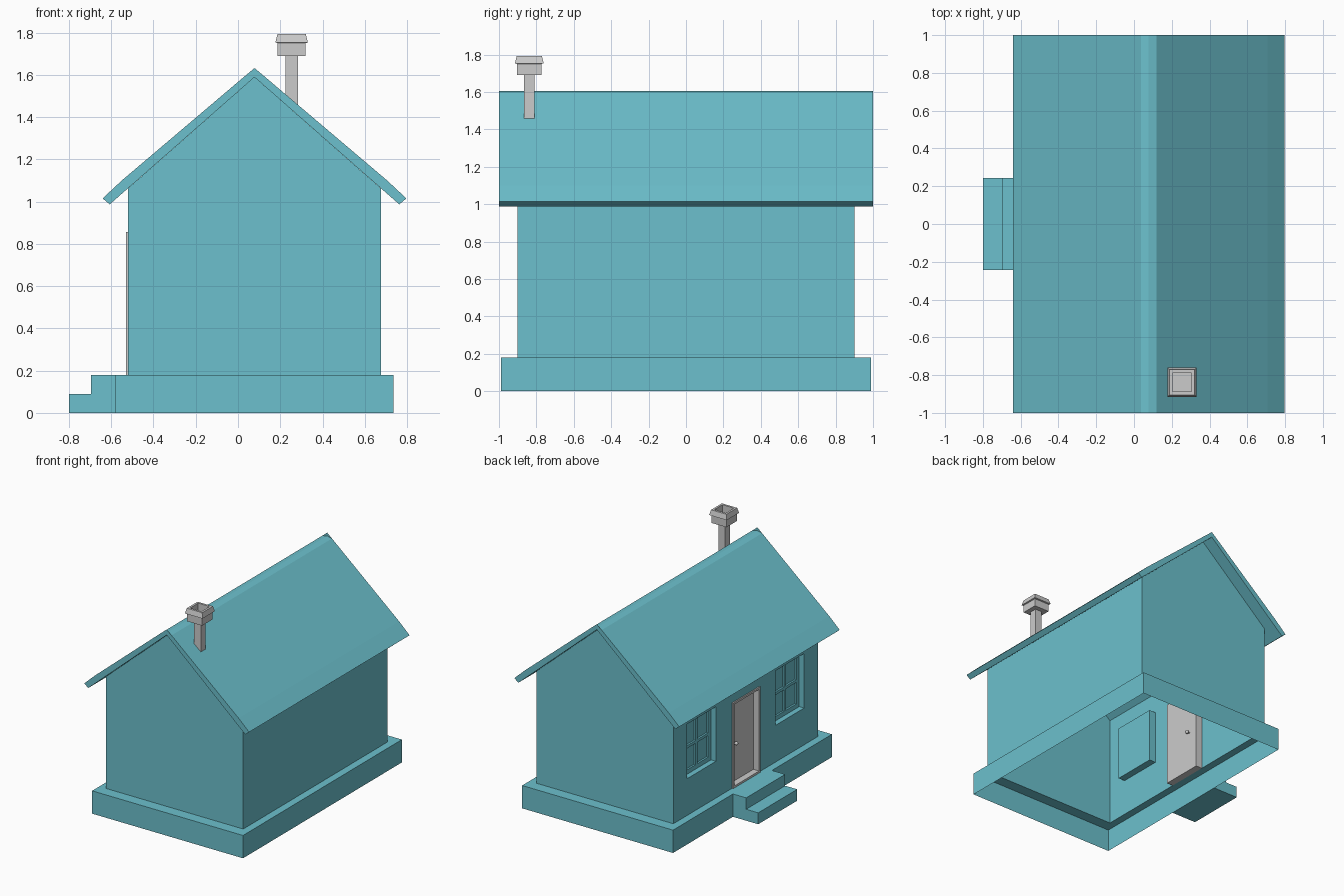
import bpy, bmesh, math
from mathutils import Vector

if "Cube" in bpy.data.objects:
    bpy.data.objects.remove(bpy.data.objects["Cube"])

teal = bpy.data.materials.new("teal")
teal.diffuse_color = (0.15, 0.53, 0.61, 1)
teal.use_nodes = True
teal.node_tree.nodes["Principled BSDF"].inputs["Base Color"].default_value = teal.diffuse_color

CX = 0.078                       # middle of the house in x
WX0, WX1, WY = -0.52, 0.676, 0.9  # wall planes
PLINTH = 0.18


def make(name, polys, mat=None):
    """Object from a list of polygons, welded together."""
    bm = bmesh.new()
    for p in polys:
        bm.faces.new([bm.verts.new(v) for v in p])
    bmesh.ops.remove_doubles(bm, verts=bm.verts, dist=1e-5)
    bmesh.ops.recalc_face_normals(bm, faces=bm.faces)
    me = bpy.data.meshes.new(name)
    bm.to_mesh(me)
    bm.free()
    ob = bpy.data.objects.new(name, me)
    bpy.context.collection.objects.link(ob)
    if mat:
        me.materials.append(mat)
    return ob


def strip(a, b):
    """Quads joining two closed loops."""
    n = len(a)
    return [(a[i], a[(i + 1) % n], b[(i + 1) % n], b[i]) for i in range(n)]


def rect(x0, x1, y0, y1, z):
    return [(x0, y0, z), (x1, y0, z), (x1, y1, z), (x0, y1, z)]


def side_rect(x, y0, y1, z0, z1):
    return [(x, y0, z0), (x, y1, z0), (x, y1, z1), (x, y0, z1)]


def box(x0, x1, y0, y1, z0, z1):
    a, b = rect(x0, x1, y0, y1, z0), rect(x0, x1, y0, y1, z1)
    return strip(a, b) + [a, b]


# Openings in the entrance wall (y0, y1, z0, z1)
door = (-0.17, 0.17, PLINTH, 0.855)
windows = [(-0.73, -0.37, 0.47, 0.9), (0.37, 0.73, 0.47, 0.9)]

# Plinth: open skirt with a ledge in to the walls
outer0 = rect(-0.58, 0.737, -0.99, 0.99, 0)
outer1 = rect(-0.58, 0.737, -0.99, 0.99, PLINTH)
make("plinth", strip(outer0, outer1) + strip(outer1, rect(WX0, WX1, -WY, WY, PLINTH)), teal)

# Walls: single sheets, entrance side pierced by the openings
EAVE, PEAK = 1.063, 1.589
polys = [side_rect(WX1, -WY, WY, PLINTH, EAVE)]
for y in (-WY, WY):
    polys.append([(WX0, y, PLINTH), (WX1, y, PLINTH), (WX1, y, EAVE), (CX, y, PEAK), (WX0, y, EAVE)])
ys = sorted({-WY, WY, *[v for o in windows + [door] for v in o[:2]]})
zs = sorted({EAVE, *[v for o in windows + [door] for v in o[2:]]})
for y0, y1 in zip(ys, ys[1:]):
    for z0, z1 in zip(zs, zs[1:]):
        ym, zm = (y0 + y1) / 2, (z0 + z1) / 2
        if not any(o[0] < ym < o[1] and o[2] < zm < o[3] for o in windows + [door]):
            polys.append(side_rect(WX0, y0, y1, z0, z1))
make("walls", polys, teal)

# Windows: recess, pane, frame border and cross bars
PX = -0.463
for i, (y0, y1, z0, z1) in enumerate(windows):
    polys = strip(side_rect(WX0, y0, y1, z0, z1), side_rect(PX, y0, y1, z0, z1))
    polys.append(side_rect(PX, y0, y1, z0, z1))
    make(f"window_recess_{i + 1}", polys, teal)
    ym, zm, f, b = (y0 + y1) / 2, (z0 + z1) / 2, 0.035, 0.011
    bars = [(y0, y0 + f, z0, z1), (y1 - f, y1, z0, z1),
            (y0 + f, y1 - f, z0, z0 + f), (y0 + f, y1 - f, z1 - f, z1),
            (ym - b, ym + b, z0 + f, z1 - f),
            (y0 + f, ym - b, zm - b, zm + b), (ym + b, y1 - f, zm - b, zm + b)]
    for k, bar in enumerate(bars):
        make(f"window_bar_{i + 1}_{k + 1}", box(PX - 0.014, PX, *bar), teal)

# Door: frame standing slightly proud, recessed leaf
y0, y1, z0, z1 = door
t = 0.016
o0, o1 = side_rect(-0.53, *door), side_rect(-0.465, *door)
inner = (y0 + t, y1 - t, z0 + t, z1 - t)
i0, i1 = side_rect(-0.53, *inner), side_rect(-0.465, *inner)
make("door_frame", strip(o0, o1) + strip(o1, i1) + strip(i1, i0) + strip(i0, o0))
make("door_leaf", box(-0.48, -0.465, *inner))

# Door handle: a spindle with a knob on each side
bpy.ops.mesh.primitive_cylinder_add(vertices=12, radius=0.006, depth=0.06,
                                    location=(-0.4725, 0.09, 0.5), rotation=(0, math.pi / 2, 0))
bpy.context.object.name = "door_spindle"
for name, x in (("outer_knob", -0.503), ("inner_knob", -0.442)):
    bpy.ops.mesh.primitive_uv_sphere_add(segments=12, ring_count=8, radius=0.014, location=(x, 0.09, 0.5))
    bpy.context.object.name = name
    bpy.ops.object.shade_smooth_by_angle()

# Entrance steps: L profile extruded along y
prof = [(-0.8, 0), (-0.58, 0), (-0.58, PLINTH), (-0.695, PLINTH), (-0.695, 0.09), (-0.8, 0.09)]
a, b = [[(x, y, z) for x, z in prof] for y in (-0.243, 0.243)]
make("steps", strip(a, b) + [a, b], teal)

# Roof: half profile mirrored about the ridge, slightly flattened on top
half = [(0.685, 0.987), (0.719, 1.015), (0.628, 1.10), (0.042, 1.597)]


def roof_loop(y, top):
    right = [(CX + x, y, z) for x, z in half]
    left = [(CX - x, y, z) for x, z in reversed(half)]
    return right + [(CX, y, top)] + left + [(CX, y, PEAK)]


make("roof", strip(roof_loop(-1, 1.606), roof_loop(1, 1.606)), teal)
# Gable end faces keep a sharp peak
for name, y in (("front_roof_end", -1), ("back_roof_end", 1)):
    loop = roof_loop(y, 1.632)
    n = len(loop)
    make(name, [loop[0:5] + [loop[n - 1]], loop[4:n]], teal)

# Chimney: shaft, wider head and a flared open cap
HX, HY = 0.254, -0.838


def ring(r, z):
    return rect(HX - r, HX + r, HY - r, HY + r, z)


def stack(name, rings):
    loops = [ring(r, z) for r, z in rings]
    polys = [loops[0], loops[-1]]
    for p, q in zip(loops, loops[1:]):
        polys += strip(p, q)
    make(name, polys)


stack("chimney_shaft", [(0.029, 1.45), (0.029, 1.69)])
stack("chimney_head", [(0.066, 1.69), (0.066, 1.75), (0.077, 1.753), (0.067, 1.793),
                       (0.05, 1.793), (0.05, 1.735)])
